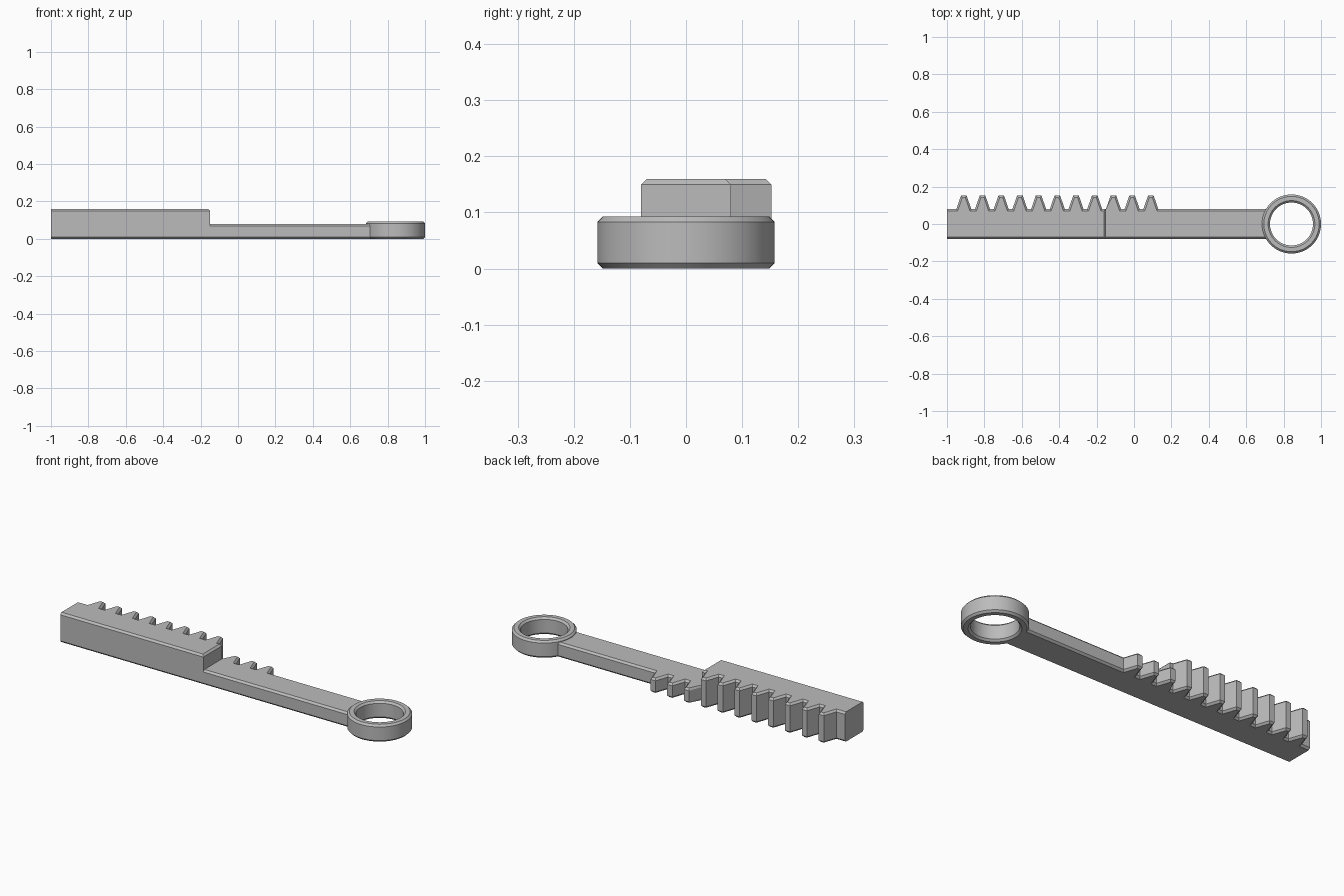
import bpy, bmesh, math

cube = bpy.data.objects.get("Cube")
if cube:
    bpy.data.objects.remove(cube, do_unlink=True)

HALF, TIP_Y, CHAMFER = 0.08, 0.152, 0.01
LEFT_END, STEP, BAR_END = -1.0, -0.15, 0.715
PITCH, FIRST_TOOTH = 0.1, -0.91

grey = bpy.data.materials.new("plain_grey")
grey.use_nodes = True
colour = (0.5, 0.5, 0.5, 1)
grey.diffuse_color = colour
grey.node_tree.nodes["Principled BSDF"].inputs["Base Color"].default_value = colour


def make_object(name, bm):
    bmesh.ops.recalc_face_normals(bm, faces=bm.faces)
    mesh = bpy.data.meshes.new(name)
    bm.to_mesh(mesh)
    bm.free()
    mesh.materials.append(grey)
    obj = bpy.data.objects.new(name, mesh)
    bpy.context.collection.objects.link(obj)
    return obj


def toothed_bar(name, x0, x1, height, teeth, bevel_step=False):
    """Extruded rack outline with chamfered top and bottom rims."""
    outline = [(x1, -HALF), (x0, -HALF), (x0, HALF)]
    for i in teeth:
        c = FIRST_TOOTH + i * PITCH
        outline += [(c - 0.04, HALF), (c - 0.015, TIP_Y),
                    (c + 0.015, TIP_Y), (c + 0.04, HALF)]
    outline.append((x1, HALF))
    bm = bmesh.new()
    base = bm.faces.new([bm.verts.new((x, y, 0)) for x, y in outline])
    top = bmesh.ops.extrude_face_region(bm, geom=[base], use_keep_orig=True)
    bmesh.ops.translate(bm, vec=(0, 0, height),
                        verts=[v for v in top["geom"] if isinstance(v, bmesh.types.BMVert)])
    bmesh.ops.recalc_face_normals(bm, faces=bm.faces)

    def chamfered(edge):
        a, b = (v.co for v in edge.verts)
        if abs(a.z - b.z) > 1e-5:
            return False
        if abs(a.x - b.x) < 1e-5:      # end edges stay sharp, except the step
            return bevel_step and abs(a.x - x1) < 1e-5 and a.z > 0
        return True

    bmesh.ops.bevel(bm, geom=[e for e in bm.edges if chamfered(e)],
                    offset=CHAMFER, segments=1, affect='EDGES')
    return make_object(name, bm)


# Tall and low halves of the rack
toothed_bar("tall_rack", LEFT_END, STEP, 0.16, range(8), bevel_step=True)
toothed_bar("low_rack_arm", STEP, BAR_END, 0.08, range(8, 11))

# Eyelet ring, turned from a chamfered section
inner, outer, height, c = 0.115, 0.158, 0.093, CHAMFER
section = [(inner, c), (inner + c, 0), (outer - c, 0), (outer, c),
           (outer, height - c), (outer - c, height),
           (inner + c, height), (inner, height - c)]
bm = bmesh.new()
steps = 64
loops = []
for i in range(steps):
    a = math.tau * i / steps
    loops.append([bm.verts.new((r * math.cos(a), r * math.sin(a), z)) for r, z in section])
for i, loop in enumerate(loops):
    after = loops[(i + 1) % steps]
    for j in range(len(section)):
        k = (j + 1) % len(section)
        bm.faces.new((loop[j], after[j], after[k], loop[k]))
ring = make_object("eyelet_ring", bm)
ring.location.x = 1 - outer
bpy.ops.object.select_all(action='DESELECT')
ring.select_set(True)
bpy.context.view_layer.objects.active = ring
bpy.ops.object.shade_smooth_by_angle(angle=math.radians(30))
